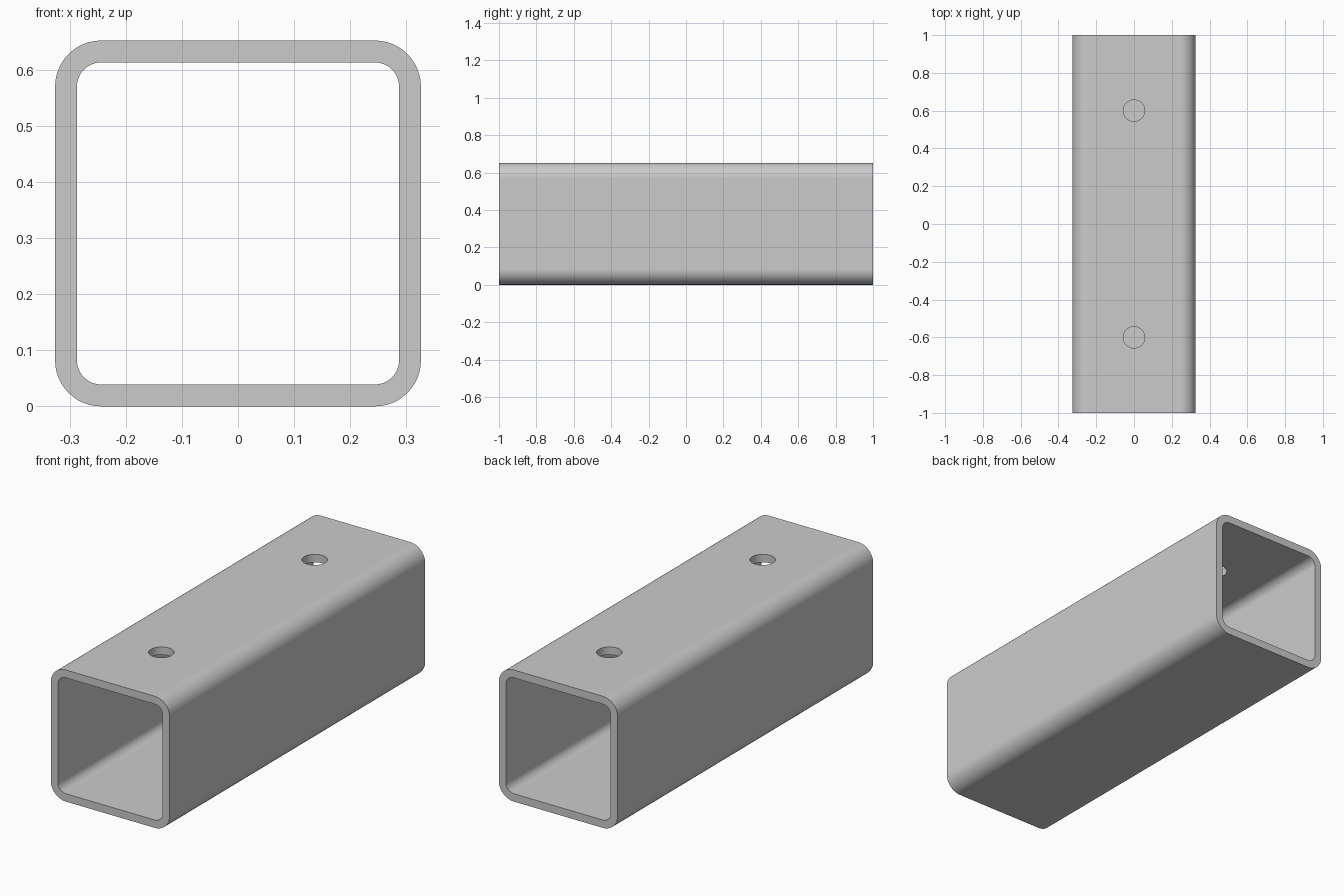
import bpy, bmesh, math

if "Cube" in bpy.data.objects:
    bpy.data.objects.remove(bpy.data.objects["Cube"])

SIZE, WALL, LENGTH = 0.652, 0.039, 2.0
RADIUS, SEG = 0.082, 12
HOLE_R, HOLE_Y = 0.057, 0.6


def rounded_square(half, r):
    """Rounded square outline in XZ, centred on the tube axis."""
    pts = []
    for i, (sx, sz) in enumerate([(1, 1), (-1, 1), (-1, -1), (1, -1)]):
        for k in range(SEG + 1):
            a = math.pi / 2 * (i + k / SEG)
            pts.append((sx * (half - r) + r * math.cos(a),
                        SIZE / 2 + sz * (half - r) + r * math.sin(a)))
    return pts


# Square tube: outer and inner walls joined by end rings
bm = bmesh.new()
outlines = [rounded_square(SIZE / 2, RADIUS),
            rounded_square(SIZE / 2 - WALL, RADIUS - WALL)]
rings = [[bm.verts.new((x, y, z)) for x, z in o]
         for o, y in [(outlines[0], -1), (outlines[0], 1),
                      (outlines[1], 1), (outlines[1], -1)]]
n = len(rings[0])
for r in range(4):
    a, b = rings[r], rings[(r + 1) % 4]
    for i in range(n):
        j = (i + 1) % n
        bm.faces.new((a[i], a[j], b[j], b[i]))
bmesh.ops.recalc_face_normals(bm, faces=bm.faces)
mesh = bpy.data.meshes.new("square_tube")
bm.to_mesh(mesh)
bm.free()
tube = bpy.data.objects.new("square_tube", mesh)
bpy.context.collection.objects.link(tube)

# Two pin holes through the top wall only
for y in (-HOLE_Y, HOLE_Y):
    bpy.ops.mesh.primitive_cylinder_add(vertices=48, radius=HOLE_R, depth=0.2,
                                        location=(0, y, SIZE - WALL / 2))
    cutter = bpy.context.object
    cutter.name = "hole_cutter"
    cutter.hide_render = True
    bpy.ops.object.select_all(action='DESELECT')
    bpy.context.view_layer.objects.active = tube
    tube.select_set(True)
    mod = tube.modifiers.new("hole", 'BOOLEAN')
    mod.operation = 'DIFFERENCE'
    mod.solver = 'EXACT'
    mod.object = cutter
    bpy.ops.object.modifier_apply(modifier=mod.name)
    bpy.data.objects.remove(cutter)

# Smooth rounded corners, crisp ends and hole rims
bpy.ops.object.shade_smooth_by_angle(angle=math.radians(30))
weighted = tube.modifiers.new("weighted_normals", 'WEIGHTED_NORMAL')
weighted.keep_sharp = True
